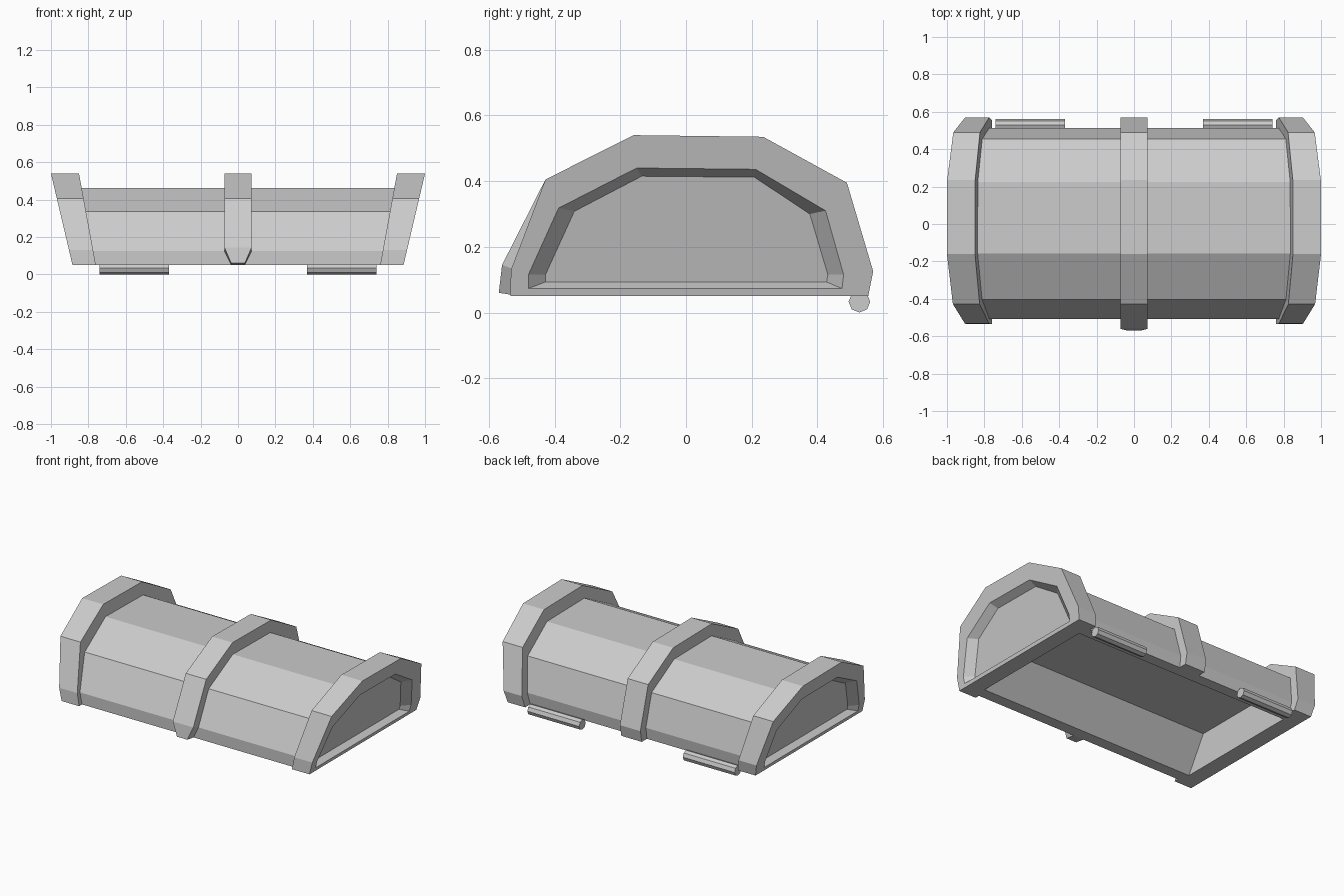
import bpy, bmesh, math

if "Cube" in bpy.data.objects:
    bpy.data.objects.remove(bpy.data.objects["Cube"])

# Cross-sections as (y, z), running from front bottom over the top to back bottom
SHELL = [(-.505, .05), (-.507, .125), (-.403, .335), (-.157, .463),
         (.225, .458), (.455, .33), (.513, .125), (.503, .05)]
BAND = [(-.535, .05), (-.533, .13), (-.428, .405), (-.16, .54),
        (.235, .535), (.49, .395), (.57, .125), (.555, .05)]
STRAP = [(-.57, .06), (-.56, .145)] + BAND[2:]
RECESS = [(-.48, .073), (-.48, .115), (-.388, .318), (-.15, .44),
          (.212, .436), (.425, .31), (.48, .115), (.475, .073)]
PANEL = [(-.428, .093), (-.428, .115), (-.34, .308), (-.135, .415),
         (.208, .412), (.377, .3), (.432, .115), (.428, .093)]
# Underside cavity: (y, z, half length)
CAVITY = [(-.43, .05, .78), (-.275, .256, .76),
          (.275, .256, .76), (.43, .05, .78)]


def outer_x(z):
    return .885 + .235 * (z - .05)


def inner_x(z):
    return .76 + .184 * (z - .05)


def ring(bm, profile, xf):
    return [bm.verts.new((xf(z), y, z)) for y, z in profile]


def bridge(bm, a, b, closed=False):
    n = len(a)
    for i in range(n if closed else n - 1):
        j = (i + 1) % n
        bm.faces.new((a[i], a[j], b[j], b[i]))


def finish(bm, name):
    bmesh.ops.recalc_face_normals(bm, faces=bm.faces[:])
    me = bpy.data.meshes.new(name)
    bm.to_mesh(me)
    bm.free()
    ob = bpy.data.objects.new(name, me)
    bpy.context.collection.objects.link(ob)
    return ob


# Hollow lid shell with recessed end panels
bm = bmesh.new()
outs, cavs = [], []
for s in (-1, 1):
    out = ring(bm, SHELL, lambda z: s * outer_x(z))
    rec = ring(bm, RECESS, lambda z: s * outer_x(z))
    pan = ring(bm, PANEL, lambda z: s * (outer_x(z) - .045))
    cav = [bm.verts.new((s * x, y, z)) for y, z, x in CAVITY]
    bridge(bm, out, rec, True)
    bridge(bm, rec, pan, True)
    bm.faces.new(pan)
    bm.faces.new(cav)
    outs.append(out)
    cavs.append(cav)
bridge(bm, *outs)
bridge(bm, *cavs)
rim_out = [outs[0][0], outs[1][0], outs[1][-1], outs[0][-1]]
rim_in = [cavs[0][0], cavs[1][0], cavs[1][-1], cavs[0][-1]]
bridge(bm, rim_out, rim_in, True)
finish(bm, "lid_shell")


def band(name, profile, xa, xb):
    """Raised strip wrapped over the shell between two side surfaces."""
    bm = bmesh.new()
    loops = [ring(bm, profile, xa), ring(bm, profile, xb),
             ring(bm, SHELL, xb), ring(bm, SHELL, xa)]
    for i in range(4):
        bridge(bm, loops[i], loops[(i + 1) % 4])
    for k in (0, -1):
        bm.faces.new([l[k] for l in loops])
    return finish(bm, name)


# Flared end bands
for s, side in ((-1, "left"), (1, "right")):
    band(side + "_end_band", BAND,
         lambda z: s * inner_x(z), lambda z: s * outer_x(z))

# Middle strap, tapered to a tongue at the front
strap = band("middle_strap", STRAP, lambda z: -.073, lambda z: .073)
for v in strap.data.vertices:
    if v.co.y < 0 and v.co.z < .1:
        v.co.x *= .5

# Hinge barrels along the back edge
for s, side in ((-1, "left"), (1, "right")):
    bpy.ops.mesh.primitive_cylinder_add(
        vertices=8, radius=.033, depth=.37,
        location=(s * .555, .528, .033), rotation=(0, math.pi / 2, 0))
    bpy.context.object.name = side + "_hinge"
